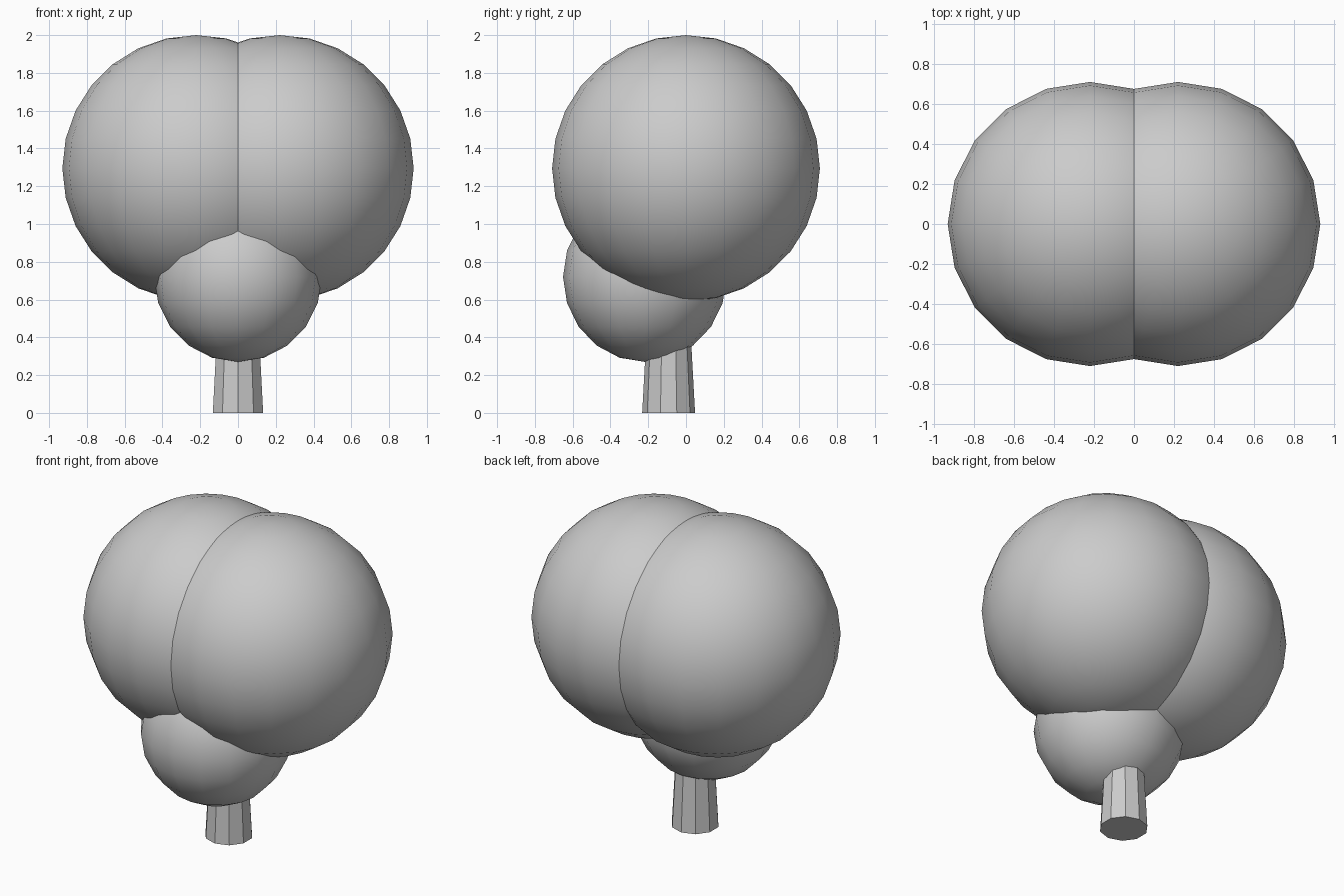
import bpy

if "Cube" in bpy.data.objects:
    bpy.data.objects.remove(bpy.data.objects["Cube"])


def smooth(name):
    obj = bpy.context.object
    obj.name = name
    bpy.ops.object.transform_apply(location=False, rotation=False, scale=True)
    bpy.ops.object.shade_smooth_by_angle()
    return obj


def ball(name, loc, radii, segments, rings):
    bpy.ops.mesh.primitive_uv_sphere_add(
        segments=segments, ring_count=rings, radius=1, location=loc)
    bpy.context.object.scale = radii
    return smooth(name)


# Two large overlapping lobes
for side, sx in (("left", -1), ("right", 1)):
    ball(side + "_lobe", (sx * 0.22, 0, 1.295), (0.71, 0.709, 0.705), 20, 14)

# Small lobe tucked under the front
ball("lower_lobe", (0, -0.218, 0.72), (0.444, 0.433, 0.45), 16, 10)

# Tapered ten-sided stem
bpy.ops.mesh.primitive_cone_add(
    vertices=10, radius1=0.14, radius2=0.105, depth=0.64,
    location=(0, -0.092, 0.32))
smooth("stem")
